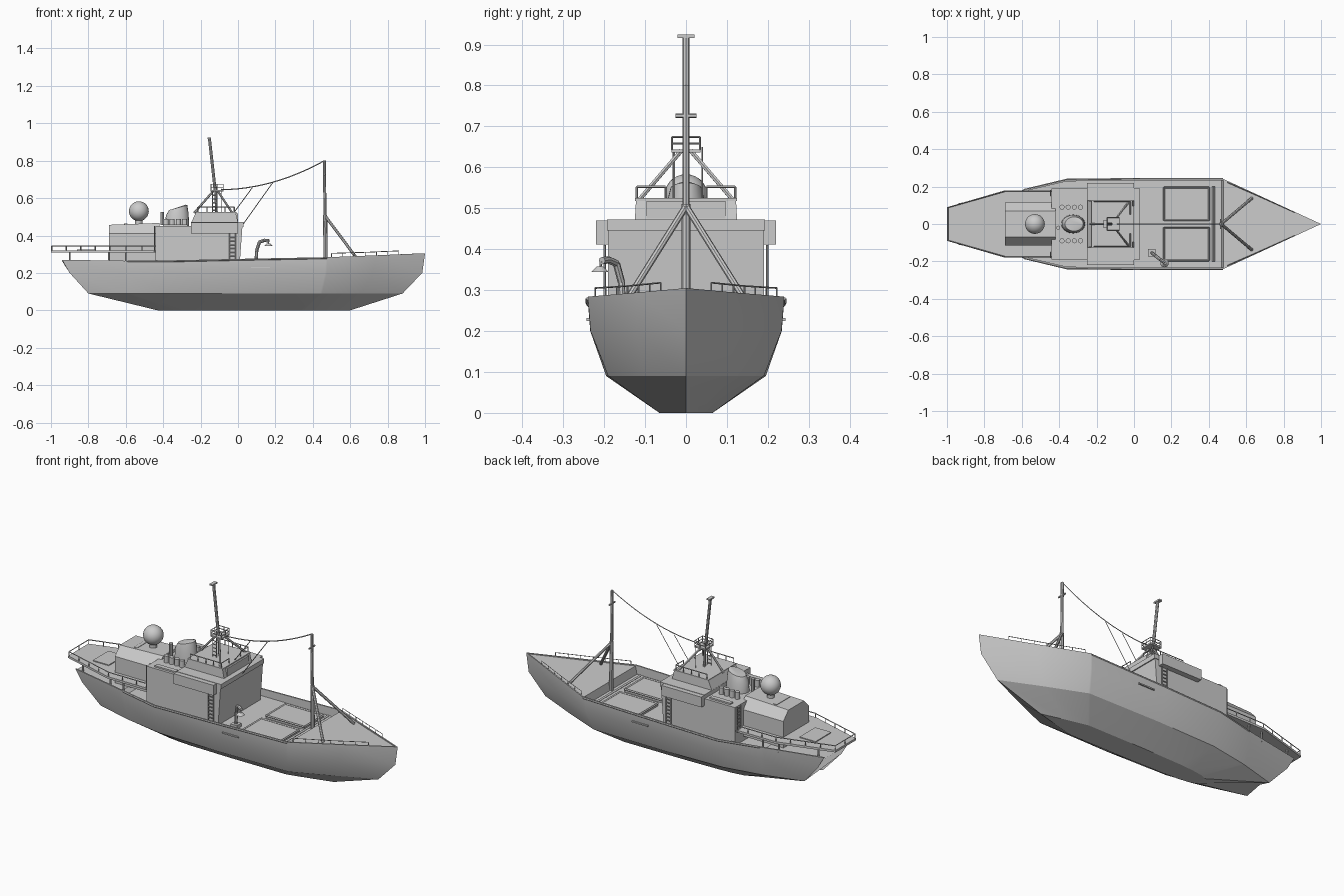
import bpy, bmesh, math
from mathutils import Vector

if "Cube" in bpy.data.objects:
    bpy.data.objects.remove(bpy.data.objects["Cube"])


def finish(name, bm, smooth=None):
    bmesh.ops.recalc_face_normals(bm, faces=bm.faces)
    me = bpy.data.meshes.new(name)
    bm.to_mesh(me)
    bm.free()
    ob = bpy.data.objects.new(name, me)
    bpy.context.collection.objects.link(ob)
    if smooth:
        bpy.ops.object.select_all(action='DESELECT')
        ob.select_set(True)
        bpy.context.view_layer.objects.active = ob
        bpy.ops.object.shade_smooth_by_angle(angle=math.radians(smooth))
    return ob


def loft(name, rings, smooth=None):
    """Skin equal-length closed rings and cap both ends."""
    bm = bmesh.new()
    vs = [[bm.verts.new(p) for p in r] for r in rings]
    n = len(vs[0])
    for a, b in zip(vs, vs[1:]):
        for i in range(n):
            j = (i + 1) % n
            bm.faces.new((a[i], a[j], b[j], b[i]))
    bm.faces.new(vs[0])
    bm.faces.new(vs[-1])
    bmesh.ops.remove_doubles(bm, verts=bm.verts, dist=0.0002)
    return finish(name, bm, smooth)


def rect(x0, x1, y, z, yc=0):
    return [(x0, yc - y, z), (x1, yc - y, z), (x1, yc + y, z), (x0, yc + y, z)]


def box(name, x0, x1, y0, y1, z0, z1):
    h, c = abs(y1 - y0) / 2, (y0 + y1) / 2
    return loft(name, [rect(x0, x1, h, z0, c), rect(x0, x1, h, z1, c)])


def rods(name, segs, r, n=6):
    """Many straight round bars in one mesh."""
    bm = bmesh.new()
    for a, b in segs:
        a, b = Vector(a), Vector(b)
        d = b - a
        m = d.to_track_quat('Z', 'Y').to_matrix().to_4x4()
        m.translation = (a + b) / 2
        bmesh.ops.create_cone(bm, cap_ends=True, segments=n, radius1=r,
                              radius2=r, depth=d.length, matrix=m)
    return finish(name, bm)


def chain(pts):
    return list(zip(pts, pts[1:]))


def railing(name, pts, h, step, r=0.003, mid=False):
    segs, up = [], Vector((0, 0, h))
    for a, b in chain([Vector(p) for p in pts]):
        n = max(1, round((b - a).length / step))
        segs += [(a + up, b + up)]
        if mid:
            segs += [(a + up / 2, b + up / 2)]
        segs += [(a.lerp(b, i / n), a.lerp(b, i / n) + up) for i in range(n + 1)]
    return rods(name, segs, r, 4)


def ladder(name, x, y, z0, z1, dx, dy):
    segs = [((x + s * dx, y + s * dy, z0), (x + s * dx, y + s * dy, z1)) for s in (-1, 1)]
    n = int((z1 - z0) / 0.02)
    for i in range(n):
        z = z0 + 0.01 + i * 0.02
        segs.append(((x - dx, y - dy, z), (x + dx, y + dy, z)))
    return rods(name, segs, 0.003, 4)


def mirror_path(pts):
    return pts + [(x, -y, z) for x, y, z in reversed(pts)]


# Hull: each station holds (x, half width) of keel, chine, knuckle, rim, then rim z, deck z
stations = [
    (-.43, .03, -.80, .085, -.90, .105, -.94, .11, .27, .262),
    (-.40, .045, -.60, .14, -.61, .17, -.61, .178, .265, .257),
    (-.33, .055, -.58, .145, -.59, .174, -.59, .182, .265, .235),
    (-.25, .06, -.36, .185, -.36, .228, -.36, .236, .267, .235),
    (0, .065, 0, .195, 0, .234, 0, .24, .275, .235),
    (.34, .065, .44, .19, .465, .234, .469, .24, .284, .235),
    (.35, .064, .45, .188, .475, .233, .479, .24, .284, .279),
    (.47, .035, .66, .10, .72, .122, .74, .12, .294, .289),
    (.6, 0, .88, 0, .985, 0, 1.0, 0, .305, .30)]
rings = []
for kx, kw, cx, cw, nx, nw, rx, rw, rz, dz in stations:
    iw = max(rw - .008, 0)
    ix = rx - (.012 if rw == 0 else 0)
    half = [(kx, kw, 0), (cx, cw, .09), (nx, nw, .20), (rx, rw, rz), (ix, iw, rz), (ix, iw, dz)]
    rings.append(mirror_path(half))
loft("hull", rings, 22)

for s, side in ((-1, "right"), (1, "left")):
    # Rub strip and hull slot along each side
    rods("rim_strip_" + side, chain([(-.59, s * .183, .262), (-.36, s * .238, .262),
         (0, s * .242, .27), (.475, s * .241, .279)]), .004, 4)
    box("hull_slot_" + side, .07, .17, s * .232, s * .243, .225, .232)
    # Foredeck edge rails
    railing("foredeck_rail_" + side, [(.5, s * .222, .283), (.68, s * .143, .288),
            (.86, s * .062, .296)], .022, .06, .002)
    # Cargo hatches
    box("hatch_" + side, .16, .40, s * .02, s * .195, .23, .248)
    rods("hatch_frame_" + side, chain([(.16, s * .02, .25), (.40, s * .02, .25),
         (.40, s * .195, .25), (.16, s * .195, .25), (.16, s * .02, .25)]), .005, 4)
    # Bridge wings
    box("bridge_wing_" + side, -.25, 0, s * .185, s * .22, .412, .47)
    # Roof vents beside the funnel
    for i in range(4):
        x = -.385 + i * .033
        rods("vent_%s_%d" % (side, i + 1), [((x, s * .09, .44), (x, s * .09, .488))], .0135, 12)
    # Access ladders
    ladder("front_ladder_" + side, -.03, s * .198, .24, .41, .016, 0)
    ladder("aft_ladder_" + side, -.447, s * .165, .31, .45, 0, .015)
    box("roof_locker_" + side, -.40, -.27, s * .15, s * .175, .445, .458)
    # Aft deck supports
    rods("deck_posts_" + side, [((x, s * y, .25), (x, s * y, .312)) for x, y in
         ((-.90, .10), (-.69, .155), (-.60, .168))], .005)
rods("hatch_beam", [((.425, -.2, .252), (.425, .2, .252))], .007, 4)

# Raised aft deck with railing
deck = mirror_path([(-.43, .18, 0), (-.69, .18, 0), (-1, .09, 0)])
loft("aft_deck", [[(x, y, z) for x, y, _ in deck] for z in (.308, .32)])
railing("aft_deck_rail", [(x + .004, y * .98, .32) for x, y, _ in deck], .024, .085)

# Aft deckhouse with chamfered roof
sec = mirror_path([(0, .115, .26), (0, .115, .41), (0, .07, .457)])
loft("aft_deckhouse", [[(-.69, y, z) for _, y, z in sec],
                       [(-.42, y, z + (.01 if z > .45 else 0)) for _, y, z in sec]])
box("aft_roof_hatch", -.61, -.59, -.06, .06, .45, .463)
box("stern_hatch", -.86, -.76, -.07, .07, .318, .325)

# Main deckhouse
box("main_house_aft", -.44, -.25, -.19, .19, .23, .45)
loft("main_house_front", [rect(-.25, .008, .19, .23), rect(-.25, .025, .19, .47)])
box("roof_edge", -.25, .029, -.193, .193, .446, .472)

# Wheelhouse on top
loft("wheelhouse", [rect(-.25, .0, .125, .47), rect(-.225, -.012, .122, .522)])
box("wheelhouse_window", -.03, .001, -.096, .096, .475, .518)
box("wheelhouse_roof", -.228, -.008, -.125, .125, .518, .525)
railing("wheelhouse_rail", mirror_path([(-.02, .05, .522), (-.02, .12, .522),
        (-.215, .12, .522)])[:3], .03, .05)
railing("wheelhouse_rail_right", [(-.02, -.05, .522), (-.02, -.12, .522),
        (-.215, -.12, .522)], .03, .05)

# Main mast tripod, lookout platform and raked pole
rods("mast_legs", [((-.03, .115, .52), (-.11, .012, .64)), ((-.03, -.115, .52), (-.11, -.012, .64)),
     ((-.235, 0, .52), (-.13, 0, .64))], .006)
rods("mast_column", [((-.115, 0, .52), (-.12, 0, .65))], .007, 8)
ladder("mast_ladder", -.125, -.03, .525, .64, .012, 0)
box("lookout_platform", -.147, -.077, -.036, .036, .636, .644)
ring = rect(-.145, -.079, .034, .642)
railing("lookout_rail", ring + ring[:1], .032, .034, .0025, True)
rods("main_pole", [((-.122, 0, .64), (-.153, 0, .92))], .008, 8)
box("pole_cap", -.164, -.144, -.021, .021, .916, .924)
rods("pole_aerial", [((-.09, .04, .52), (-.09, .04, .65))], .002, 4)

# Radar dome on its stand
rods("dome_stand", [((-.53, 0, .455), (-.53, 0, .49))], .02, 12)
bm = bmesh.new()
bmesh.ops.create_uvsphere(bm, u_segments=24, v_segments=14, radius=.053)
bmesh.ops.translate(bm, vec=(-.53, 0, .53), verts=bm.verts)
finish("radar_dome", bm, 40)


# Oval funnel with a sloping top
def oval(cx, rx, ry, z, tilt):
    out = []
    for i in range(20):
        t = math.tau * i / 20
        out.append((cx + rx * math.cos(t), ry * math.sin(t), z + tilt * math.cos(t)))
    return out


loft("funnel", [oval(-.325, .064, .05, .445, 0), oval(-.325, .061, .048, .51, .005),
     oval(-.32, .049, .038, .549, .013), oval(-.315, .036, .024, .553, .012)], 35)
rods("exhaust_post", [((-.405, -.02, .455), (-.405, -.02, .525))], .011, 10)

# Foremast with braces and crossbar
rods("foremast", [((.468, 0, .235), (.462, 0, .80))], .008, 8)
rods("foremast_lower", [((.468, 0, .235), (.466, 0, .51))], .011, 8)
rods("foremast_braces", [((.466, 0, .505), (.63, s * .138, .285)) for s in (-1, 1)], .008, 8)
rods("foremast_crossbar", [((.463, -.026, .726), (.463, .026, .726))], .005, 6)

# Sagging aerial wire and its droppers
wire = []
for i in range(13):
    t = i / 12
    wire.append((.462 - .552 * t, 0, .80 - .155 * t - .15 * t * (1 - t)))
rods("aerial_wire", chain(wire), .003, 4)
rods("wire_droppers", [((.19, 0, .689), (.02, 0, .45)), ((.075, 0, .654), (-.02, 0, .525))], .0022, 4)

# Small davit with hanging lamp shade
davit = [(.095, -.155, .235), (.10, -.158, .32), (.115, -.17, .365), (.14, -.19, .374), (.165, -.205, .372)]
rods("davit", chain(davit), .009, 8)
rods("davit_line", [((.163, -.208, .37), (.163, -.21, .345))], .003)
bm = bmesh.new()
bmesh.ops.create_cone(bm, cap_ends=True, segments=16, radius1=.022, radius2=.008, depth=.014)
bmesh.ops.translate(bm, vec=(.163, -.21, .351), verts=bm.verts)
finish("lamp_shade", bm)
box("davit_base", .075, .115, -.175, -.135, .23, .255)
